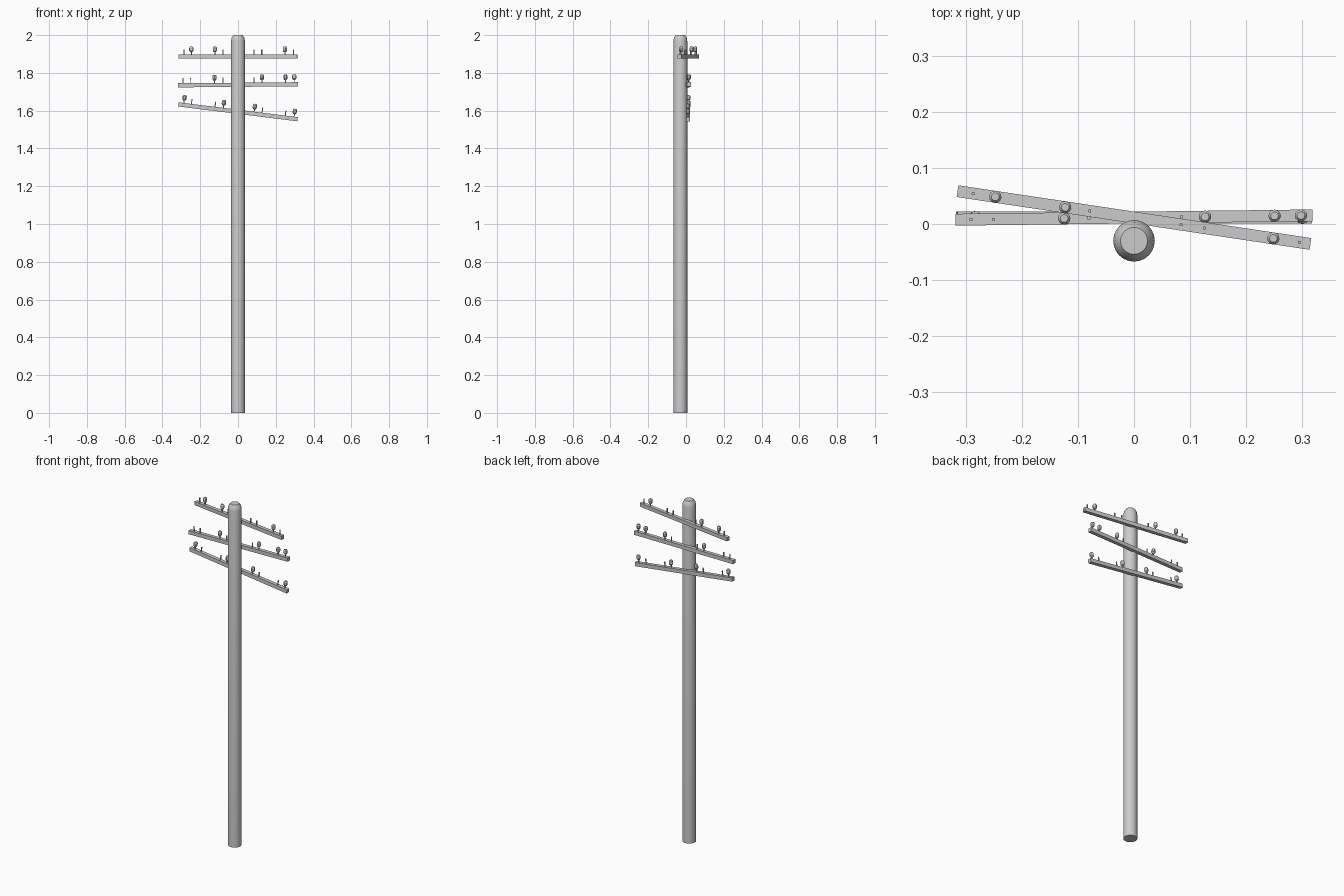
import bpy, bmesh
from math import radians, cos, sin, pi
from mathutils import Matrix, Euler

if "Cube" in bpy.data.objects:
    bpy.data.objects.remove(bpy.data.objects["Cube"])


def lathe(bm, profile, sides, x=0.0, y=0.0):
    """Closed solid of revolution from (radius, z) points."""
    rings = [[bm.verts.new((x + r * cos(2 * pi * i / sides), y + r * sin(2 * pi * i / sides), z))
              for i in range(sides)] for r, z in profile]
    for a, b in zip(rings, rings[1:]):
        for i in range(sides):
            j = (i + 1) % sides
            bm.faces.new((a[i], a[j], b[j], b[i]))
    bm.faces.new(rings[0][::-1])
    bm.faces.new(rings[-1])


def box(bm, size, loc):
    m = Matrix.Translation(loc) @ Matrix.Diagonal((*size, 1))
    bmesh.ops.create_cube(bm, size=1, matrix=m)


def finish(bm, name, matrix=Matrix(), smooth=False):
    me = bpy.data.meshes.new(name)
    bm.transform(matrix)
    bm.to_mesh(me)
    bm.free()
    ob = bpy.data.objects.new(name, me)
    bpy.context.collection.objects.link(ob)
    if smooth:
        bpy.ops.object.select_all(action='DESELECT')
        ob.select_set(True)
        bpy.context.view_layer.objects.active = ob
        bpy.ops.object.shade_smooth_by_angle(angle=radians(30))


# Pole with rounded top
bm = bmesh.new()
lathe(bm, [(0.037, 0), (0.037, 1.967), (0.0335, 1.986), (0.024, 2.0)], 24, 0, -0.03)
finish(bm, "pole", smooth=True)

# Pin slots along each arm; each arm carries insulators on some of them
SLOTS = [-0.29, -0.25, -0.124, -0.08, 0.085, 0.127, 0.251, 0.298]
CAP = [(0.006, 0.024), (0.011, 0.031), (0.011, 0.047), (0.007, 0.053)]
# name, centre z, yaw, tilt, slots with insulators
ARMS = [("top", 1.886, -8.5, 0.0, (1, 2, 6)),
        ("middle", 1.737, 0.7, -0.5, (2, 5, 6, 7)),
        ("lower", 1.594, -0.1, 7.1, (0, 3, 4, 7))]

for name, z, yaw, tilt, caps in ARMS:
    m = Matrix.Translation((0, 0.0115, z)) @ Euler((0, radians(tilt), radians(yaw))).to_matrix().to_4x4()
    # Crossarm beam
    bm = bmesh.new()
    box(bm, (0.636, 0.021, 0.022), (0, 0, 0))
    finish(bm, name + "_crossarm", m)
    # Pins
    bm = bmesh.new()
    for x in SLOTS:
        box(bm, (0.005, 0.005, 0.03), (x, 0, 0.023))
    finish(bm, name + "_pins", m)
    # Insulators
    bm = bmesh.new()
    for i in caps:
        lathe(bm, CAP, 12, SLOTS[i], 0)
    finish(bm, name + "_insulators", m, smooth=True)
